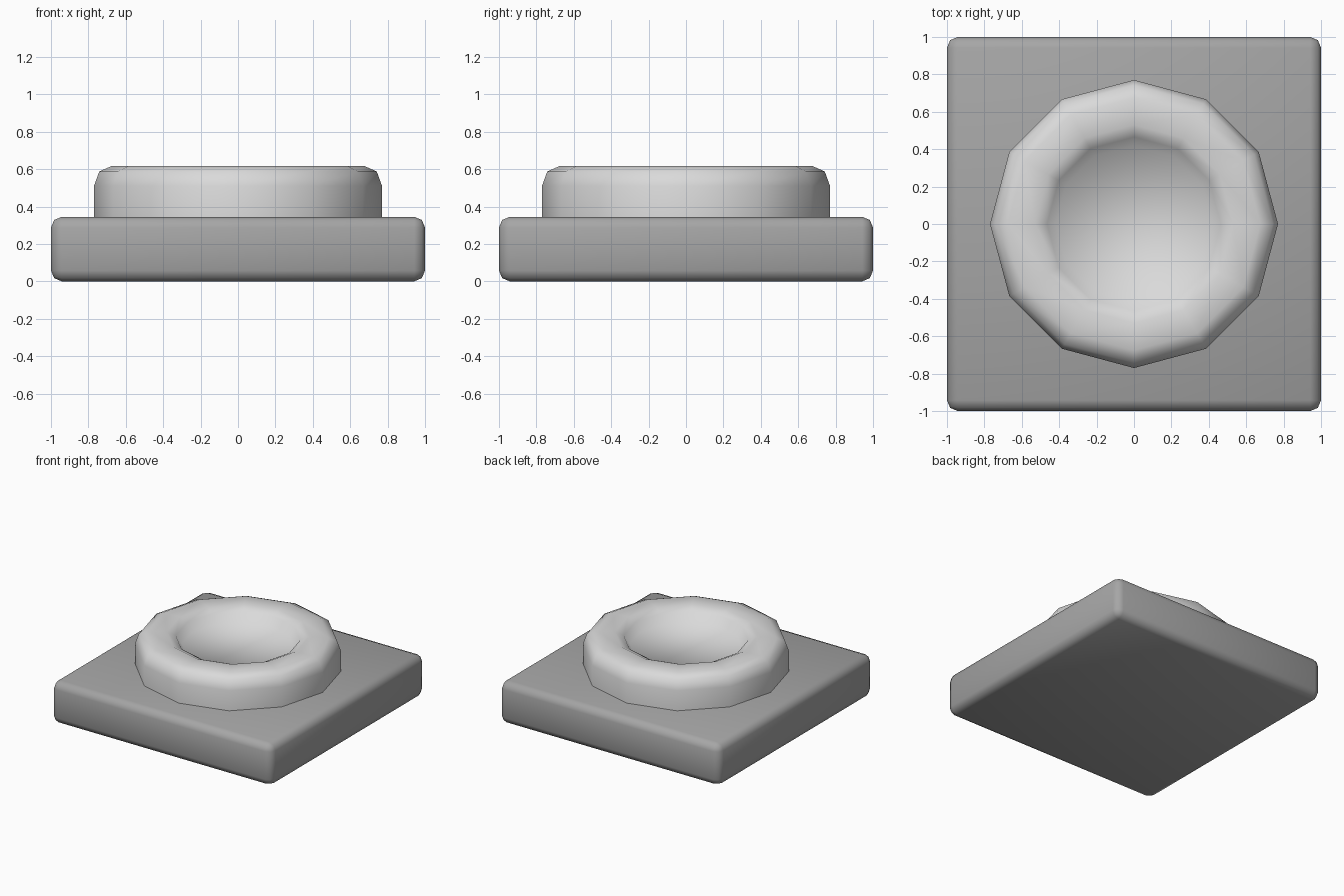
import bpy, bmesh, math

if "Cube" in bpy.data.objects:
    bpy.data.objects.remove(bpy.data.objects["Cube"])


def material(name, value):
    m = bpy.data.materials.new(name)
    m.diffuse_color = (value, value, value, 1)
    m.use_nodes = True
    m.node_tree.nodes["Principled BSDF"].inputs["Base Color"].default_value = m.diffuse_color
    return m


def finish(name, bm, mat):
    bmesh.ops.recalc_face_normals(bm, faces=bm.faces)
    mesh = bpy.data.meshes.new(name)
    bm.to_mesh(mesh)
    bm.free()
    mesh.materials.append(mat)
    obj = bpy.data.objects.new(name, mesh)
    bpy.context.collection.objects.link(obj)
    bpy.ops.object.select_all(action='DESELECT')
    obj.select_set(True)
    bpy.context.view_layer.objects.active = obj
    bpy.ops.object.shade_smooth_by_angle(angle=math.radians(75))
    return obj


dark_grey = material("dark_grey", 0.38)
light_grey = material("light_grey", 0.70)

# Square base with rounded edges
bm = bmesh.new()
bmesh.ops.create_cube(bm, size=1)
for v in bm.verts:
    v.co = (v.co.x * 2, v.co.y * 2, (v.co.z + 0.5) * 0.345)
bmesh.ops.bevel(bm, geom=bm.edges[:], offset=0.058, segments=2,
                profile=0.5, affect='EDGES')
finish("base", bm, dark_grey)

# Twelve-sided button with a rounded rim and a sunken dish
SIDES = 12
PROFILE = [(0.77, 0.30), (0.77, 0.51), (0.742, 0.587), (0.675, 0.617),
           (0.53, 0.617), (0.465, 0.587), (0.42, 0.52)]
bm = bmesh.new()
rings = []
for r, z in PROFILE:
    rings.append([bm.verts.new((r * math.cos(2 * math.pi * i / SIDES),
                                r * math.sin(2 * math.pi * i / SIDES), z))
                  for i in range(SIDES)])
for low, high in zip(rings, rings[1:]):
    for i in range(SIDES):
        j = (i + 1) % SIDES
        bm.faces.new((low[i], low[j], high[j], high[i]))
bm.faces.new(rings[0])
bm.faces.new(rings[-1])
finish("button", bm, light_grey)
